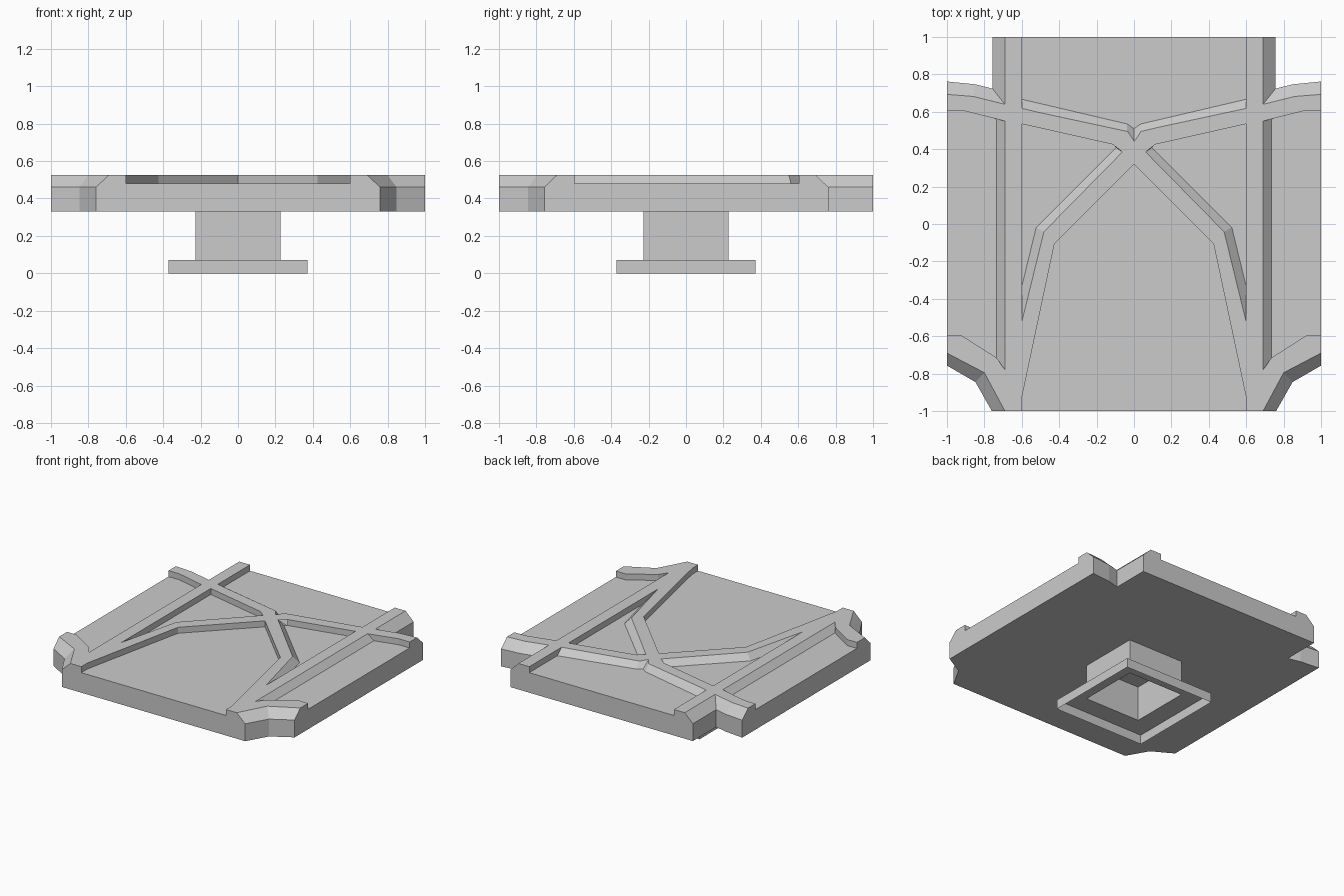
import bpy, bmesh

if "Cube" in bpy.data.objects:
    bpy.data.objects.remove(bpy.data.objects["Cube"])

FLOOR, TOP = 0.48, 0.525


def loft(name, rings, caps=(True, True)):
    """Bridge (z, outline) rings of equal length into a mesh object."""
    bm = bmesh.new()
    loops = [[bm.verts.new((x, y, z)) for x, y in pts] for z, pts in rings]
    n = len(loops[0])
    for a, b in zip(loops, loops[1:]):
        for i in range(n):
            j = (i + 1) % n
            bm.faces.new((a[i], a[j], b[j], b[i]))
    if caps[0]:
        bm.faces.new(loops[0][::-1])
    if caps[1]:
        bm.faces.new(loops[-1])
    bmesh.ops.remove_doubles(bm, verts=bm.verts, dist=1e-5)
    bmesh.ops.recalc_face_normals(bm, faces=bm.faces)
    me = bpy.data.meshes.new(name)
    bm.to_mesh(me)
    bm.free()
    ob = bpy.data.objects.new(name, me)
    bpy.context.collection.objects.link(ob)
    return ob


def flip(pts):
    return [(-x, y) for x, y in reversed(pts)]


def full(half):
    """Right half outline -> whole outline, keeping points on the axis single."""
    return half + [p for p in flip(half) if p[0] != 0]


def square(r):
    return [(-r, -r), (r, -r), (r, r), (-r, r)]


# slab with notched corners and bevelled corner tops
outer = full([(0.76, -1), (0.848, -0.845), (1, -0.757),
              (1, 0.762), (0.85, 0.747), (0.757, 0.724), (0.757, 1)])
inner = full([(0.69, -1), (0.8, -0.795), (1, -0.69),
              (1, 0.693), (0.86, 0.682), (0.69, 0.64), (0.69, 1)])
slab = loft("tile_slab", [(0.33, outer), (0.46, outer), (TOP, inner)])

# pockets between the raised ribs: (floor outline, rim outline)
front = full([(0.6, -1.1), (0.6, -0.93), (0.425, -0.105), (0, 0.32)])
back = (full([(0.6, 1.1), (0.6, 0.667), (0.037, 0.535), (0, 0.51)]),
        full([(0.6, 1.1), (0.6, 0.618), (0.037, 0.495), (0, 0.443)]))
tri = ([(0.6, 0.535), (0.112, 0.425), (0.096, 0.409), (0.523, -0.018), (0.6, -0.335)],
       [(0.6, 0.535), (0.112, 0.425), (0.062, 0.385), (0.482, -0.042), (0.6, -0.525)])
side = ([(1.1, 0.605), (0.91, 0.605), (0.735, 0.561), (0.735, -0.715),
         (0.735, -0.715), (0.92, -0.597), (1.1, -0.597)],
        [(1.1, 0.605), (0.91, 0.605), (0.69, 0.55), (0.69, -0.78),
         (0.735, -0.715), (0.92, -0.597), (1.1, -0.597)])
pockets = [(front, front), back]
for f, r in (tri, side):
    pockets += [(f, r), (flip(f), flip(r))]

bpy.context.view_layer.objects.active = slab
for f, r in pockets:
    k = 1.2  # carry the slope a little past the top surface
    over = [(a + (c - a) * k, b + (d - b) * k) for (a, b), (c, d) in zip(f, r)]
    cutter = loft("pocket_cutter", [(FLOOR, f), (FLOOR + (TOP - FLOOR) * k, over)])
    cutter.hide_render = True
    mod = slab.modifiers.new("pocket", 'BOOLEAN')
    mod.operation, mod.solver, mod.object = 'DIFFERENCE', 'EXACT', cutter
    bpy.ops.object.modifier_apply(modifier=mod.name)
    bpy.data.objects.remove(cutter)

# hollow square stem and foot, open underneath
loft("pedestal", [(0, square(0.372)), (0.07, square(0.372)),
                  (0.07, square(0.228)), (0.33, square(0.228))], caps=(False, False))
